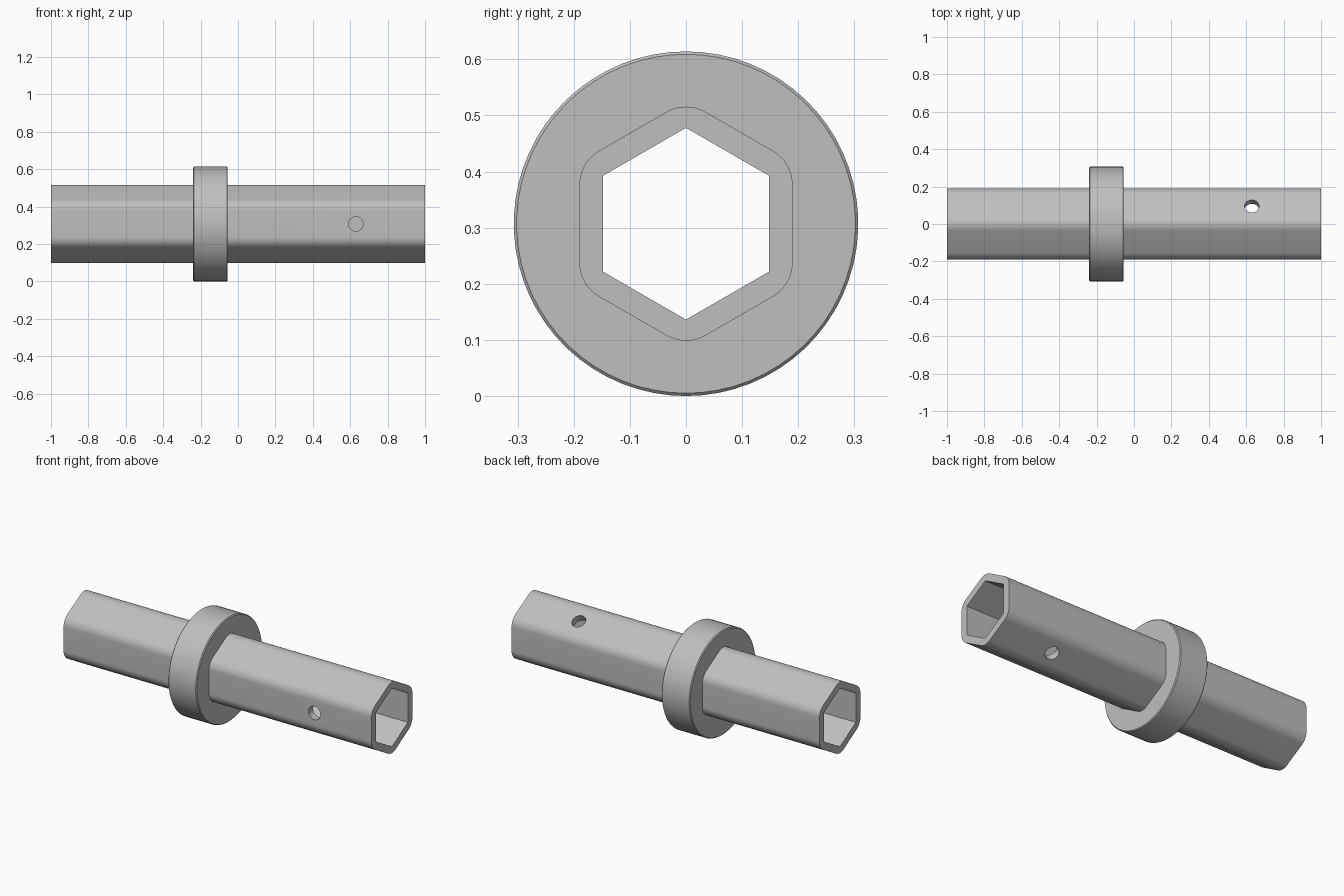
import bpy, bmesh, math
from mathutils import Matrix, Vector

if "Cube" in bpy.data.objects:
    bpy.data.objects.remove(bpy.data.objects["Cube"])

CZ = 0.307            # height of the shaft axis
FLAT, FILLET = 0.19, 0.07   # outer hexagon apothem and corner radius
STEPS = 11            # points per rounded corner
COUNT = 6 * STEPS

grey = bpy.data.materials.new("light grey")
grey.diffuse_color = (0.52, 0.52, 0.52, 1)
grey.use_nodes = True
grey.node_tree.nodes["Principled BSDF"].inputs["Base Color"].default_value = grey.diffuse_color


def hexagon():
    """Rounded hexagon, one corner pointing up, as (y, z) points."""
    pts = []
    d = (FLAT - FILLET) / math.cos(math.radians(30))
    for k in range(6):
        mid = math.radians(90 + 60 * k)
        for j in range(STEPS):
            a = mid + math.radians(60 * j / (STEPS - 1) - 30)
            pts.append((d * math.cos(mid) + FILLET * math.cos(a),
                        d * math.sin(mid) + FILLET * math.sin(a)))
    return pts


def circle(r):
    """Circle whose points pair up with those of the hexagon."""
    angles = [math.pi / 2 + (i - STEPS // 2) * math.tau / COUNT for i in range(COUNT)]
    return [(r * math.cos(a), r * math.sin(a)) for a in angles]


def make_object(name, bm):
    bmesh.ops.recalc_face_normals(bm, faces=bm.faces[:])
    mesh = bpy.data.meshes.new(name)
    bm.to_mesh(mesh)
    bm.free()
    mesh.materials.append(grey)
    ob = bpy.data.objects.new(name, mesh)
    bpy.context.collection.objects.link(ob)
    return ob


def cylinder(name, sides, radius, length, matrix):
    bm = bmesh.new()
    bmesh.ops.create_cone(bm, cap_ends=True, segments=sides, radius1=radius,
                          radius2=radius, depth=length, matrix=matrix)
    return make_object(name, bm)


# Shaft and collar, lofted in one piece along x
R, C = 0.307, 0.005
L0, L1 = -0.24, -0.055
sections = [(-1, hexagon()), (L0, hexagon()), (L0, circle(R - C)), (L0 + C, circle(R)),
            (L1 - C, circle(R)), (L1, circle(R - C)), (L1, hexagon()), (1, hexagon())]
bm = bmesh.new()
rings = [[bm.verts.new((x, y, z + CZ)) for y, z in pts] for x, pts in sections]
for a, b in zip(rings, rings[1:]):
    for i in range(COUNT):
        j = (i + 1) % COUNT
        bm.faces.new((a[i], a[j], b[j], b[i]))
bm.faces.new(rings[0])
bm.faces.new(rings[-1])
shaft = make_object("hex_shaft_with_collar", bm)

# Hexagonal bore with sharp corners, one corner up
bm = bmesh.new()
bore_r = 0.148 / math.cos(math.radians(30))
ends = []
for x in (-1.1, 1.1):
    ends.append([bm.verts.new((x, bore_r * math.cos(math.radians(90 + 60 * k)),
                               CZ + bore_r * math.sin(math.radians(90 + 60 * k))))
                 for k in range(6)])
for i in range(6):
    j = (i + 1) % 6
    bm.faces.new((ends[0][i], ends[0][j], ends[1][j], ends[1][i]))
bm.faces.new(ends[0])
bm.faces.new(ends[1])
cutters = [make_object("bore_cutter", bm)]

# Pin holes through every second flat
for deg in (60, 180, 300):
    a = math.radians(deg)
    out = Vector((0, math.cos(a), math.sin(a)))
    turn = out.to_track_quat('Z', 'X').to_matrix().to_4x4()
    place = Matrix.Translation(Vector((0.63, 0, CZ)) + out * 0.18)
    cutters.append(cylinder("pin_hole_cutter", 32, 0.039, 0.16, place @ turn))

bpy.context.view_layer.objects.active = shaft
for cutter in cutters:
    cutter.hide_render = True
    mod = shaft.modifiers.new("cut", 'BOOLEAN')
    mod.operation = 'DIFFERENCE'
    mod.solver = 'EXACT'
    mod.object = cutter
    bpy.ops.object.modifier_apply(modifier=mod.name)
    bpy.data.objects.remove(cutter)

bpy.ops.object.select_all(action='DESELECT')
shaft.select_set(True)
bpy.ops.object.shade_smooth_by_angle(angle=math.radians(30))
